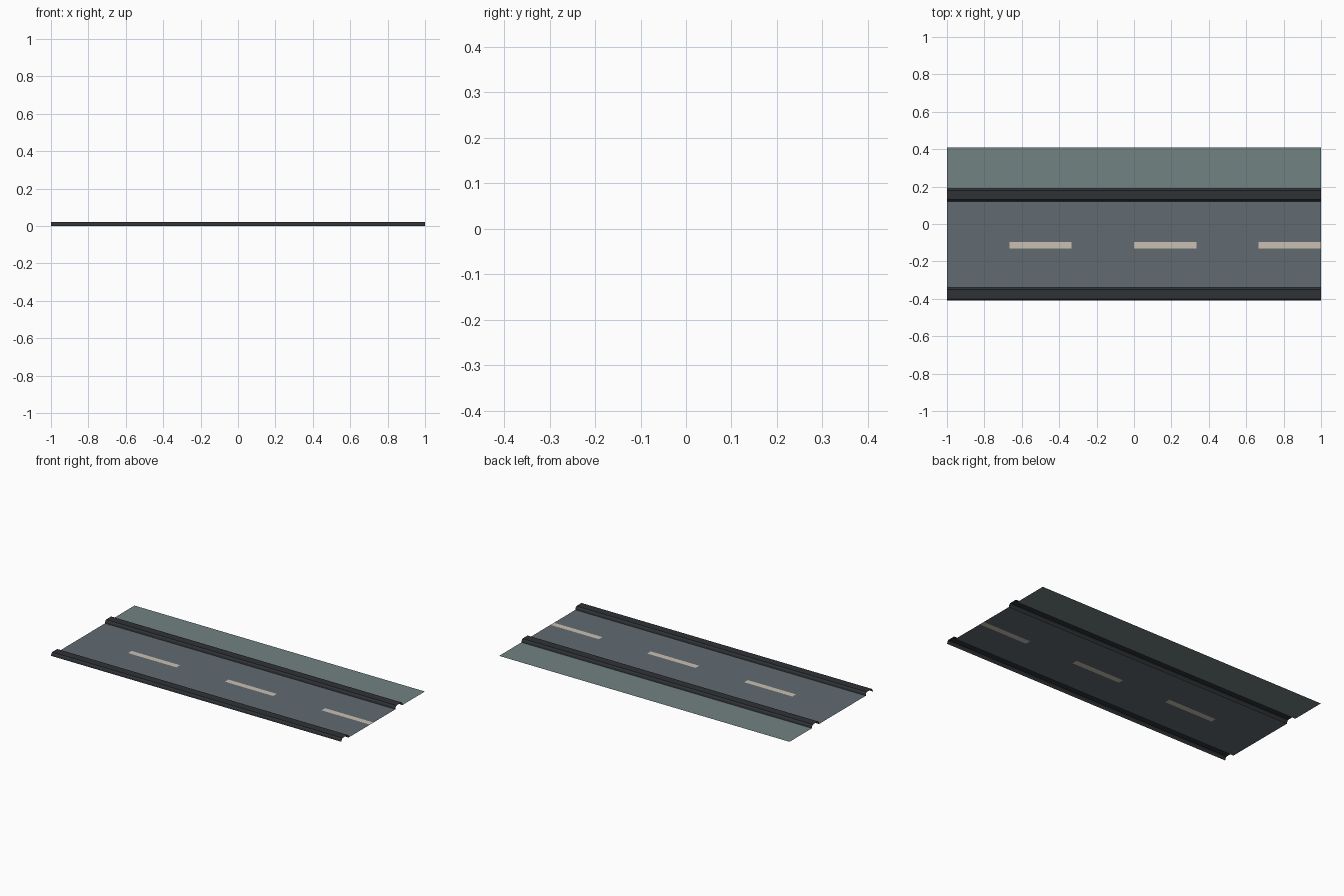
import bpy

if "Cube" in bpy.data.objects:
    bpy.data.objects.remove(bpy.data.objects["Cube"])


def material(name, rgb):
    m = bpy.data.materials.new(name)
    m.diffuse_color = (*rgb, 1)
    m.use_nodes = True
    m.node_tree.nodes["Principled BSDF"].inputs["Base Color"].default_value = m.diffuse_color
    return m


asphalt = material("asphalt", (0.12, 0.147, 0.165))
paint = material("lane_paint", (0.59, 0.53, 0.45))
paving = material("paving", (0.165, 0.223, 0.22))
stone = material("kerb_stone", (0.028, 0.032, 0.036))


def sheet(name, xs, profile, mats, pick=lambda i, j: 0):
    """Sweep an open (y, z) profile through the x stations; normals face up."""
    n = len(profile)
    verts = [(x, y, z) for x in xs for y, z in profile]
    cells = [(i, j) for i in range(len(xs) - 1) for j in range(n - 1)]
    faces = [(i * n + j, (i + 1) * n + j, (i + 1) * n + j + 1, i * n + j + 1)
             for i, j in cells]
    mesh = bpy.data.meshes.new(name)
    mesh.from_pydata(verts, [], faces)
    for m in mats:
        mesh.materials.append(m)
    for poly, (i, j) in zip(mesh.polygons, cells):
        poly.material_index = pick(i, j)
    obj = bpy.data.objects.new(name, mesh)
    bpy.context.collection.objects.link(obj)
    return obj


# Road, with the dashes set flush into its middle strip
stations = [-1 + k / 3 for k in range(7)]
sheet("road", stations, [(-0.34, 0), (-0.13, 0), (-0.095, 0), (0.12, 0)],
      [asphalt, paint], lambda i, j: int(j == 1 and i % 2 == 1))

# Pavement beyond the inner kerb
sheet("pavement", [-1, 1], [(0.19, 0), (0.41, 0)], [paving])

# Two identical bevelled kerbs, open underneath
kerb = [(0, 0), (0.002, 0.011), (0.010, 0.02), (0.060, 0.02), (0.068, 0.011), (0.07, 0)]
for name, y0 in (("outer_kerb", -0.41), ("inner_kerb", 0.12)):
    sheet(name, [-1, 1], [(y0 + y, z) for y, z in kerb], [stone])
